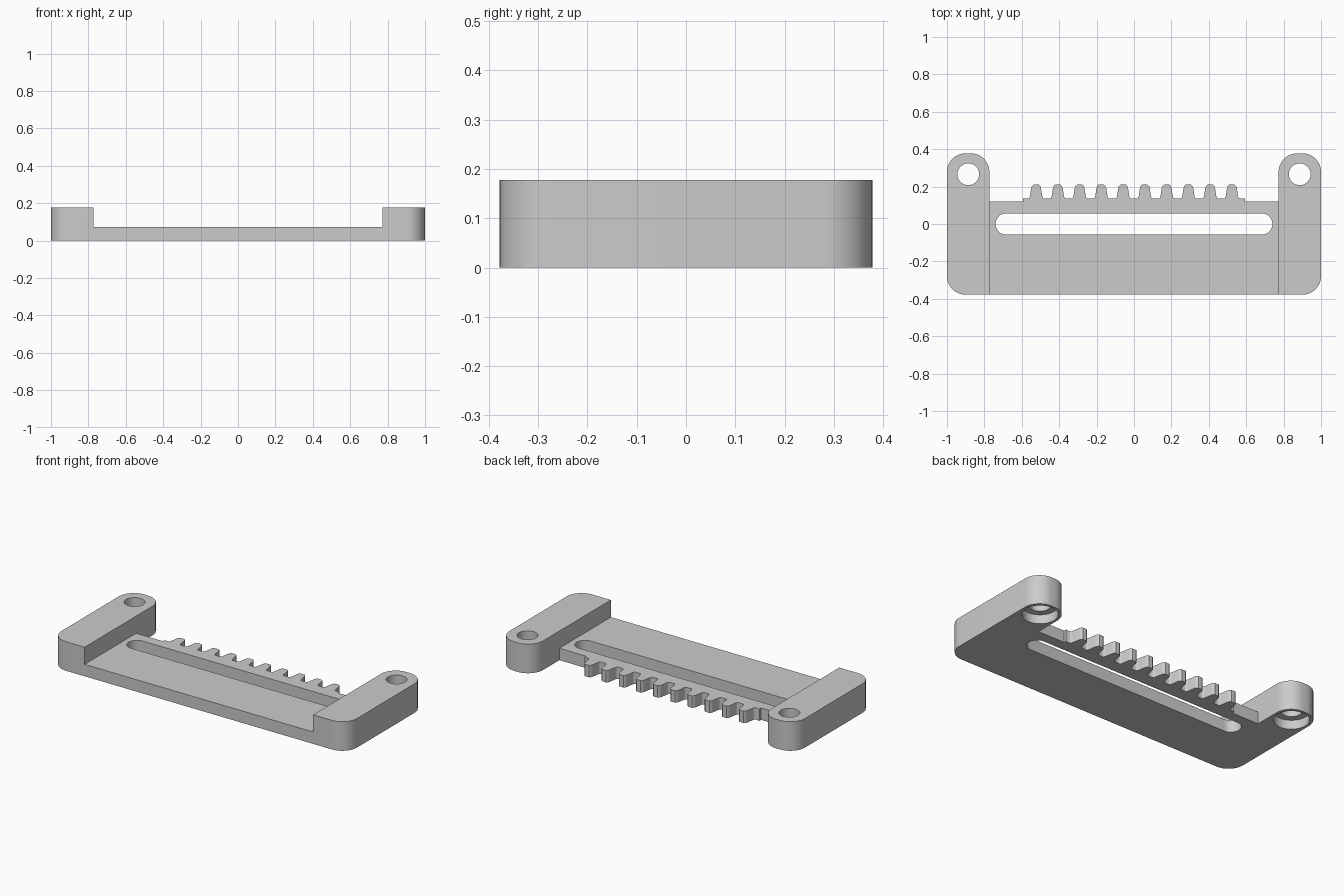
import bpy, bmesh
from math import sin, cos, pi, radians

if "Cube" in bpy.data.objects:
    bpy.data.objects.remove(bpy.data.objects["Cube"])

grey = bpy.data.materials.new("plain grey")
grey.use_nodes = True
colour = (0.6, 0.6, 0.6, 1)
grey.diffuse_color = colour
grey.node_tree.nodes["Principled BSDF"].inputs["Base Color"].default_value = colour


def arc(cx, cy, r, start, end, steps=12):
    angles = [radians(start + (end - start) * i / steps) for i in range(steps + 1)]
    return [(cx + r * cos(a), cy + r * sin(a)) for a in angles]


def prism(name, outline, bottom, top):
    """Extrude a flat outline between two heights."""
    bm = bmesh.new()
    face = bm.faces.new([bm.verts.new((x, y, bottom)) for x, y in outline])
    sides = bmesh.ops.extrude_face_region(bm, geom=[face])["geom"]
    verts = [v for v in sides if isinstance(v, bmesh.types.BMVert)]
    bmesh.ops.translate(bm, verts=verts, vec=(0, 0, top - bottom))
    bmesh.ops.recalc_face_normals(bm, faces=bm.faces)
    mesh = bpy.data.meshes.new(name)
    bm.to_mesh(mesh)
    bm.free()
    mesh.materials.append(grey)
    obj = bpy.data.objects.new(name, mesh)
    bpy.context.collection.objects.link(obj)
    return obj


def combine(body, other, operation):
    """Apply a boolean and discard the helper."""
    mod = body.modifiers.new(operation, 'BOOLEAN')
    mod.operation = operation
    mod.solver = 'EXACT'
    mod.object = other
    bpy.context.view_layer.objects.active = body
    bpy.ops.object.modifier_apply(modifier=mod.name)
    bpy.data.objects.remove(other)


HALF_Y, ARM_IN, ARM_TOP, PLATE_TOP = 0.378, 0.773, 0.178, 0.073
ROUND, PITCH, TEETH = 0.1, 0.1163, 10

# Base plate with the toothed rack along its back edge
half_tooth = [(0.042, 0.135), (0.036, 0.139), (0.033, 0.148),
              (0.026, 0.192), (0.022, 0.203), (0.014, 0.21)]
tooth = half_tooth + [(-x, y) for x, y in reversed(half_tooth)]
outline = [(-0.82, -HALF_Y), (0.82, -HALF_Y), (0.82, 0.12), (0.593, 0.12), (0.593, 0.135)]
for i in reversed(range(TEETH)):
    centre = (i - (TEETH - 1) / 2) * PITCH
    outline += [(centre + x, y) for x, y in tooth]
outline += [(-0.593, 0.135), (-0.593, 0.12), (-0.82, 0.12)]
body = prism("rack_bracket", outline, 0, PLATE_TOP)

# Raised end arms, rounded except at the inner front corner
arm = [(ARM_IN, -HALF_Y)]
arm += arc(1 - ROUND, -HALF_Y + ROUND, ROUND, -90, 0)
arm += arc(1 - ROUND, HALF_Y - ROUND, ROUND, 0, 90)
arm += arc(ARM_IN + ROUND, HALF_Y - ROUND, ROUND, 90, 180)
for side in (-1, 1):
    combine(body, prism("end_arm", [(side * x, y) for x, y in arm], 0, ARM_TOP), 'UNION')

# Long slot through the plate
slot = arc(0.683, 0, 0.057, -90, 90, 16) + arc(-0.683, 0, 0.057, 90, 270, 16)
combine(body, prism("slot_cutter", slot, -0.1, 0.3), 'DIFFERENCE')

# Screw holes with wide recesses underneath
for side in (-1, 1):
    for radius, top in ((0.058, 0.3), (0.098, 0.055)):
        ring = arc(side * 0.886, 0.266, radius, 0, 360, 48)[:-1]
        combine(body, prism("hole_cutter", ring, -0.1, top), 'DIFFERENCE')

bpy.ops.object.select_all(action='DESELECT')
body.select_set(True)
bpy.context.view_layer.objects.active = body
bpy.ops.object.shade_smooth_by_angle(angle=radians(40))
